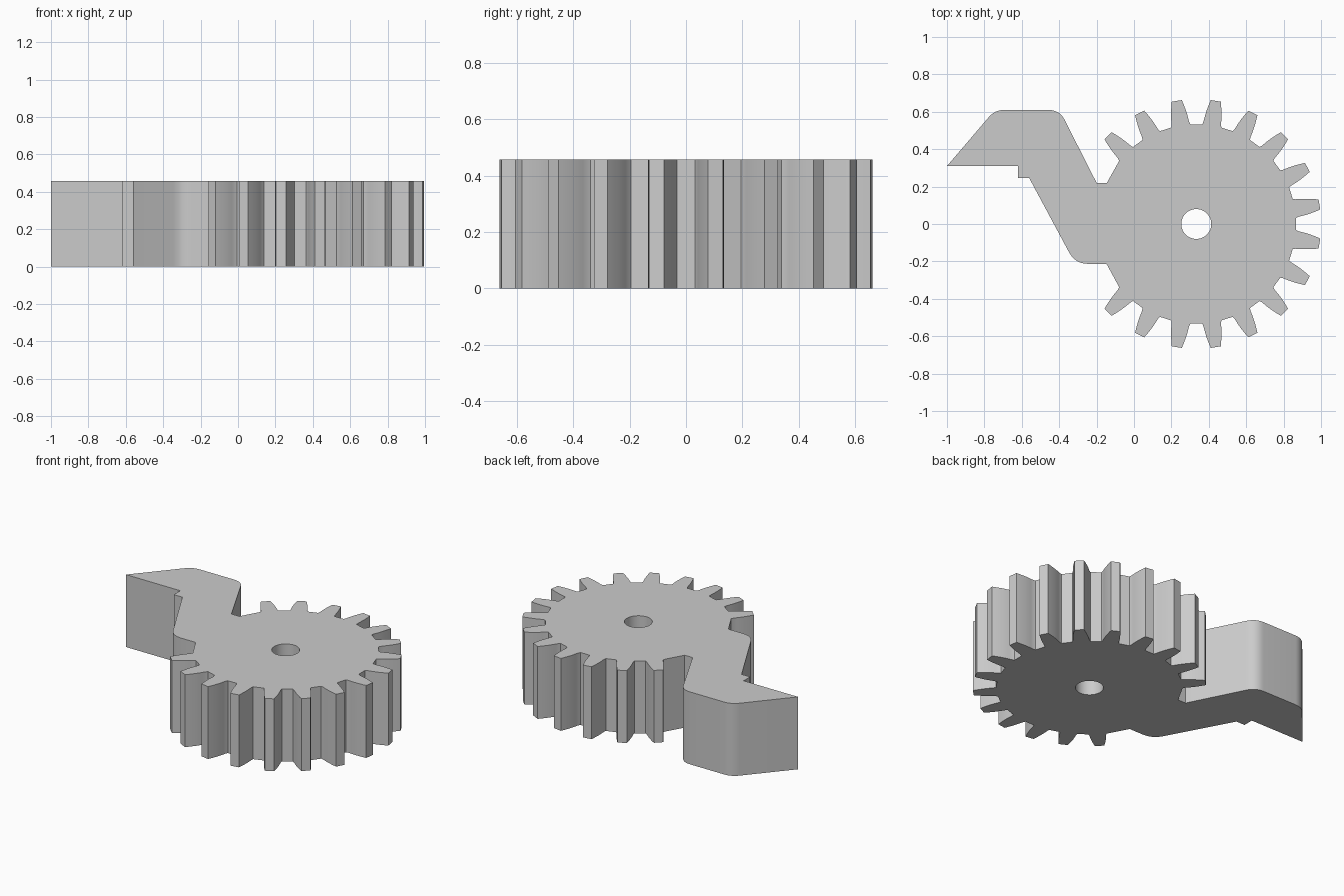
import bpy, bmesh
from math import sin, cos, radians, pi, sqrt
from mathutils import Vector

cube = bpy.data.objects.get("Cube")
if cube:
    bpy.data.objects.remove(cube, do_unlink=True)

HEIGHT = 0.457
CENTRE = Vector((0.333, 0))
HOLE_RADIUS = 0.08
PITCH = 18
# Half of one tooth: (radius, half width), root to tip
FLANK = [(0.533, 0.052), (0.548, 0.0475), (0.565, 0.046), (0.585, 0.044),
         (0.605, 0.041), (0.628, 0.0365), (0.648, 0.032), (0.667, 0.027)]
# Arm outline, counter-clockwise: (x, y, corner rounding)
ARM = [(-0.145, 0.22, 0), (-0.2, 0.22, 0), (-0.398, 0.61, 0.06), (-0.743, 0.61, 0.05),
       (-1, 0.31, 0), (-0.62, 0.31, 0), (-0.62, 0.245, 0), (-0.56, 0.245, 0),
       (-0.314, -0.213, 0.07), (-0.147, -0.213, 0)]


def tooth(angle):
    """Points of one tooth, counter-clockwise round the gear."""
    along = Vector((cos(angle), sin(angle)))
    across = Vector((-along.y, along.x))
    side = lambda sign: [CENTRE + along * sqrt(r * r - w * w) + across * sign * w
                         for r, w in FLANK]
    return side(-1) + side(1)[::-1]


def rounded(corners, steps=8):
    """Path with its marked corners rounded."""
    path = []
    for i, (x, y, size) in enumerate(corners):
        p = Vector((x, y))
        if not size:
            path.append(p)
            continue
        a = p + (Vector(corners[i - 1][:2]) - p).normalized() * size
        b = p + (Vector(corners[i + 1][:2]) - p).normalized() * size
        for k in range(steps + 1):
            t = k / steps
            path.append(a * (1 - t) ** 2 + p * 2 * t * (1 - t) + b * t * t)
    return path


def add_loop(bm, points):
    verts = [bm.verts.new((p.x, p.y, 0)) for p in points]
    return [bm.edges.new((v, verts[i - 1])) for i, v in enumerate(verts)]


# Toothed part of the rim, then the arm closes the outline
outline = []
for i in range(16):
    outline += tooth(radians(225 + PITCH * i))
outline += rounded(ARM)
hole = [CENTRE + Vector((cos(2 * pi * i / 48), sin(2 * pi * i / 48))) * HOLE_RADIUS
        for i in range(48)]

# Fill the flat outline around the hole and raise it
bm = bmesh.new()
edges = add_loop(bm, outline) + add_loop(bm, hole)
bmesh.ops.triangle_fill(bm, edges=edges, use_beauty=True, normal=(0, 0, 1))
raised = bmesh.ops.extrude_face_region(bm, geom=bm.faces[:], use_keep_orig=True)
bmesh.ops.translate(bm, vec=(0, 0, HEIGHT),
                    verts=[g for g in raised["geom"] if isinstance(g, bmesh.types.BMVert)])
bmesh.ops.dissolve_limit(bm, angle_limit=radians(0.1), verts=bm.verts[:], edges=bm.edges[:])
bmesh.ops.recalc_face_normals(bm, faces=bm.faces[:])
mesh = bpy.data.meshes.new("gear_with_arm")
bm.to_mesh(mesh)
bm.free()
gear = bpy.data.objects.new("gear_with_arm", mesh)
bpy.context.collection.objects.link(gear)

# Plain grey
grey = bpy.data.materials.new("grey")
grey.use_nodes = True
colour = (0.6, 0.6, 0.6, 1)
grey.diffuse_color = colour
grey.node_tree.nodes["Principled BSDF"].inputs["Base Color"].default_value = colour
mesh.materials.append(grey)

bpy.ops.object.select_all(action="DESELECT")
gear.select_set(True)
bpy.context.view_layer.objects.active = gear
bpy.ops.object.shade_smooth_by_angle(angle=radians(30))
